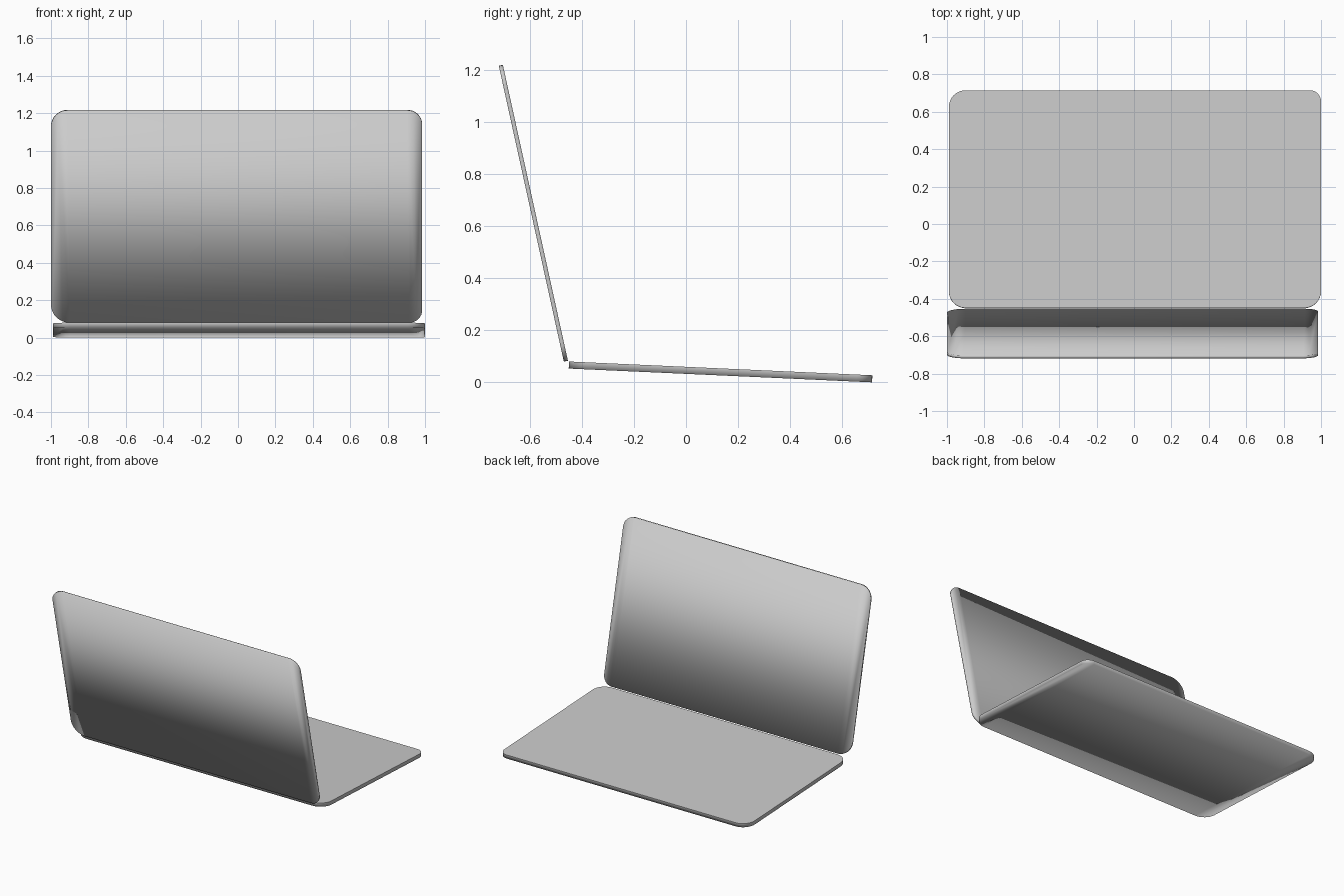
import bpy, bmesh
from math import radians, pi, sin, cos

cube = bpy.data.objects.get("Cube")
if cube:
    bpy.data.objects.remove(cube, do_unlink=True)

grey = bpy.data.materials.new("plain grey")
grey.use_nodes = True
colour = (0.6, 0.6, 0.6, 1)
grey.diffuse_color = colour
grey.node_tree.nodes["Principled BSDF"].inputs["Base Color"].default_value = colour

ARC = 8  # segments per rounded corner


def outline(x0, x1, length, radii):
    """Rounded rectangle, counterclockwise from the lower left corner."""
    corners = [(x0, 0, 1, 1), (x1, 0, -1, 1), (x1, length, -1, -1), (x0, length, 1, -1)]
    points = []
    for i, ((x, y, sx, sy), r) in enumerate(zip(corners, radii)):
        for k in range(ARC + 1):
            a = pi + (i + k / ARC) * pi / 2
            points.append((x + sx * r + r * cos(a), y + sy * r + r * sin(a)))
    return points


def slab(name, x0, x1, length, thickness, radii, location, tilt, crisp_top=False):
    """Thin rounded panel: each cap is a centre quad and two side strips."""
    points = outline(x0, x1, length, radii)
    n = ARC + 1
    bm = bmesh.new()
    rings = [[bm.verts.new((x, y, z)) for x, y in points] for z in (0, thickness)]
    for ring in rings:
        bm.faces.new(ring[3 * n:] + ring[:n])
        bm.faces.new(ring[n:3 * n])
        bm.faces.new((ring[n - 1], ring[n], ring[3 * n - 1], ring[3 * n]))
    # Rim
    low, high = rings
    for i in range(len(points)):
        j = (i + 1) % len(points)
        edge_face = bm.faces.new((low[i], low[j], high[j], high[i]))
        if crisp_top:
            for e in edge_face.edges:
                if all(v.co.z > thickness / 2 for v in e.verts):
                    e.smooth = False
    bmesh.ops.recalc_face_normals(bm, faces=bm.faces)
    for f in bm.faces:
        f.smooth = True
    mesh = bpy.data.meshes.new(name)
    bm.to_mesh(mesh)
    bm.free()
    mesh.materials.append(grey)
    obj = bpy.data.objects.new(name, mesh)
    obj.location = location
    obj.rotation_euler.x = radians(tilt)
    bpy.context.collection.objects.link(obj)
    return obj


# Base panel, sloping slightly down away from the hinge
slab("base_panel", -0.99, 1.0, 1.165, 0.027, (0.09, 0.09, 0.06, 0.09),
     (0, -0.45, 0.053), -2.6, crisp_top=True)

# Screen panel, leaning outward from the hinge
slab("screen_panel", -1.0, 0.985, 1.162, 0.016, (0.1, 0.07, 0.08, 0.09),
     (0, -0.453, 0.083), 102.4)
